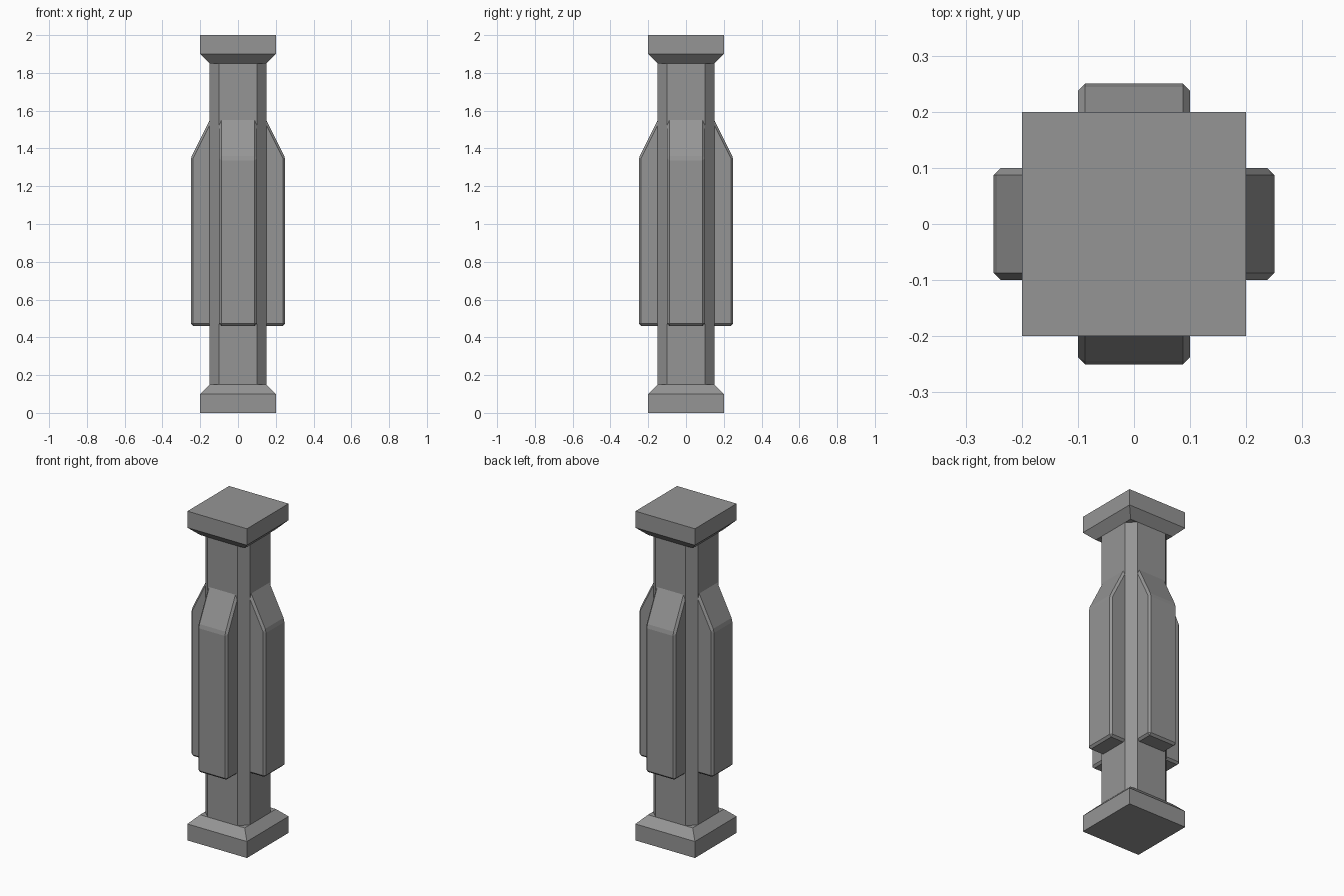
import bpy, bmesh, math
from mathutils import Matrix

if "Cube" in bpy.data.objects:
    bpy.data.objects.remove(bpy.data.objects["Cube"])

grey = bpy.data.materials.new("stone grey")
grey.diffuse_color = (0.3, 0.3, 0.3, 1)
grey.use_nodes = True
grey.node_tree.nodes["Principled BSDF"].inputs["Base Color"].default_value = grey.diffuse_color


def finish(name, bm):
    bmesh.ops.recalc_face_normals(bm, faces=bm.faces)
    me = bpy.data.meshes.new(name)
    bm.to_mesh(me)
    bm.free()
    me.materials.append(grey)
    ob = bpy.data.objects.new(name, me)
    bpy.context.collection.objects.link(ob)
    return ob


def loft(name, rings):
    """Stack horizontal rings of points into a closed solid."""
    bm = bmesh.new()
    loops = [[bm.verts.new(p) for p in ring] for ring in rings]
    n = len(loops[0])
    for a, b in zip(loops, loops[1:]):
        for i in range(n):
            j = (i + 1) % n
            bm.faces.new((a[i], a[j], b[j], b[i]))
    bm.faces.new(loops[0])
    bm.faces.new(loops[-1])
    return finish(name, bm)


def square(r, z):
    return [(-r, -r, z), (r, -r, z), (r, r, z), (-r, r, z)]


def octagon(r, c, z):
    return [(-c, -r, z), (c, -r, z), (r, -c, z), (r, c, z),
            (c, r, z), (-c, r, z), (-r, c, z), (-r, -c, z)]


# Shaft with chamfered corners
loft("shaft", [octagon(0.15, 0.10, 0.12), octagon(0.15, 0.10, 1.88)])

# Base and mirrored capital
steps = [(0.2, 0), (0.2, 0.1), (0.15, 0.15)]
loft("base", [square(r, z) for r, z in steps])
loft("capital", [square(r, 2 - z) for r, z in steps])

# Four buttresses with sloped tops and bevelled edges
profile = [(0.10, 0.46), (0.25, 0.46), (0.25, 1.35), (0.10, 1.65)]
for k, side in enumerate(("front", "right", "back", "left")):
    bm = bmesh.new()
    face = bm.faces.new([bm.verts.new((-0.1, -d, z)) for d, z in profile])
    ext = bmesh.ops.extrude_face_region(bm, geom=[face], use_keep_orig=True)
    moved = [g for g in ext["geom"] if isinstance(g, bmesh.types.BMVert)]
    bmesh.ops.translate(bm, verts=moved, vec=(0.2, 0, 0))
    bmesh.ops.recalc_face_normals(bm, faces=bm.faces)
    bmesh.ops.bevel(bm, geom=bm.edges[:], offset=0.0125, segments=1,
                    profile=0.5, affect='EDGES')
    bm.transform(Matrix.Rotation(k * math.pi / 2, 4, 'Z'))
    finish(side + "_buttress", bm)
